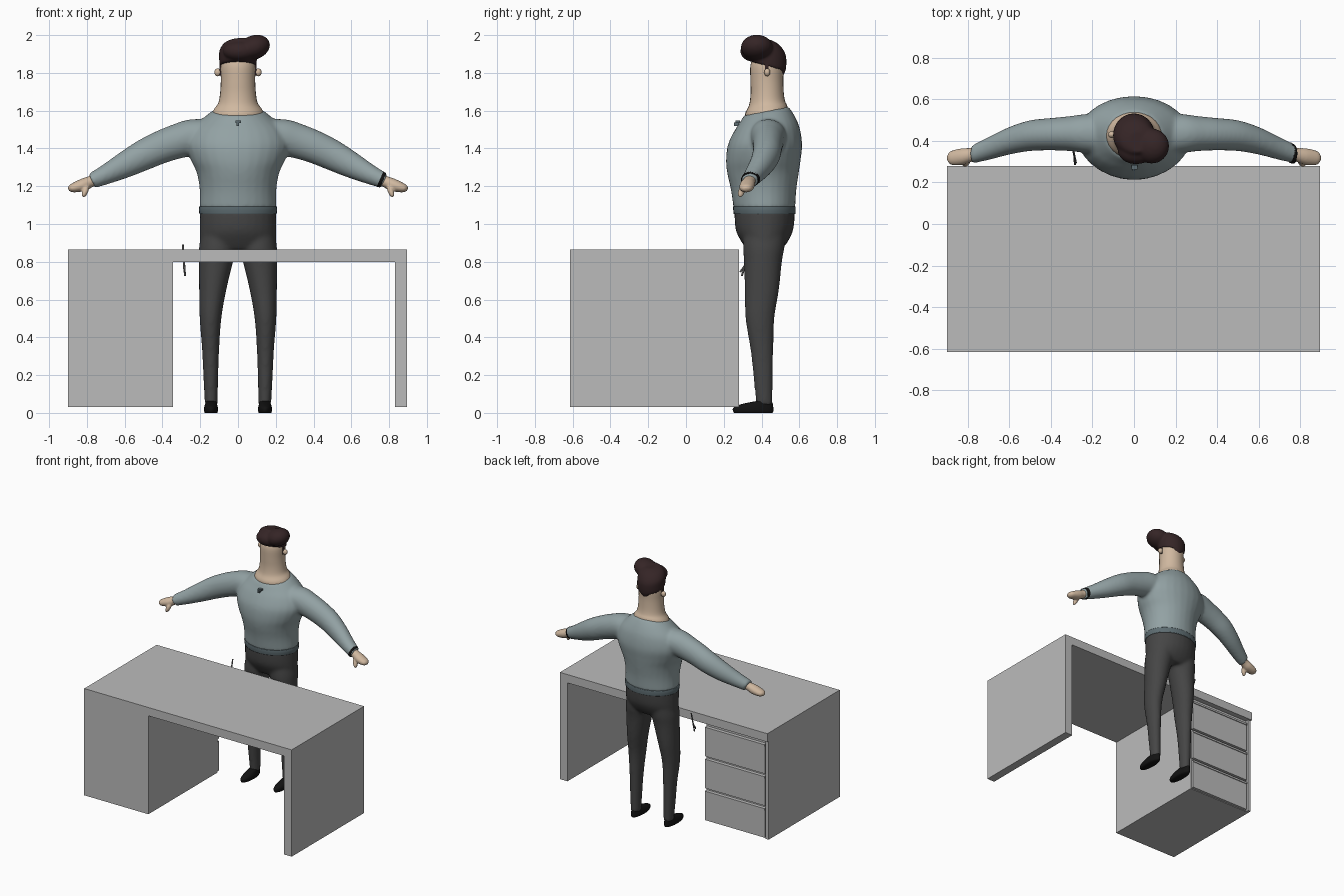
import bpy, bmesh, math
from mathutils import Vector, Matrix


def material(name, rgb):
    m = bpy.data.materials.new(name)
    m.diffuse_color = (*rgb, 1)
    return m


GREY = material("desk grey", (0.50, 0.50, 0.50))
SKIN = material("skin", (0.63, 0.48, 0.35))
KNIT = material("sweater blue grey", (0.29, 0.36, 0.37))
HEM = material("hem slate", (0.11, 0.15, 0.165))
CLOTH = material("trouser charcoal", (0.06, 0.06, 0.06))
HAIR = material("hair dark brown", (0.035, 0.018, 0.019))
BLACK = material("shoe black", (0.006, 0.006, 0.006))
METAL = material("rod grey", (0.2, 0.2, 0.2))


def finish(name, bm, mat, voxel=0, smooth=6, flat=False):
    bmesh.ops.recalc_face_normals(bm, faces=bm.faces)
    for f in bm.faces:
        f.smooth = not flat
    me = bpy.data.meshes.new(name)
    bm.to_mesh(me)
    bm.free()
    me.materials.append(mat)
    ob = bpy.data.objects.new(name, me)
    bpy.context.collection.objects.link(ob)
    if voxel:  # fuse overlapping volumes into one soft surface
        r = ob.modifiers.new("fuse", 'REMESH')
        r.mode, r.voxel_size, r.use_smooth_shade = 'VOXEL', voxel, True
        s = ob.modifiers.new("soften", 'SMOOTH')
        s.factor, s.iterations = 0.5, smooth
    return ob


def loft(bm, rings, n=28, steps=4):
    """Skin through elliptical rings (centre, u, v) with a Catmull-Rom spline."""
    P = [rings[0]] + rings + [rings[-1]]
    path = []
    for i in range(1, len(P) - 2):
        a, b, c, d = P[i - 1:i + 3]
        for k in range(steps):
            t = k / steps
            path.append([0.5 * (2 * q + (r - p) * t + (2 * p - 5 * q + 4 * r - s) * t * t
                                + (3 * q - p - 3 * r + s) * t ** 3)
                         for p, q, r, s in zip(a, b, c, d)])
    path.append(rings[-1])
    loops = []
    for c, u, v in path:
        loops.append([bm.verts.new(c + u * math.cos(2 * math.pi * j / n)
                                   + v * math.sin(2 * math.pi * j / n)) for j in range(n)])
    for A, B in zip(loops, loops[1:]):
        for j in range(n):
            bm.faces.new((A[j], A[(j + 1) % n], B[(j + 1) % n], B[j]))
    bm.faces.new(loops[0])
    bm.faces.new(loops[-1])


def level(z, x, rx, y0, y1, tilt=0):
    """Horizontal ring from its half width and front/back limits."""
    ry = (y1 - y0) / 2
    return (Vector((x, (y0 + y1) / 2, z)), Vector((rx, 0, 0)), Vector((0, ry, ry * tilt)))


def limb(s, x, y, z, ry, rz):
    """Ring across the arm, which slopes down and outwards."""
    return (Vector((s * x, y, z)), Vector((0, ry, 0)), Vector((s * 0.4 * rz, 0, 0.91 * rz)))


def ball(bm, c, r, rot=(0, 0, 0)):
    m = Matrix.Translation(c)
    for ang, ax in zip(rot, 'XYZ'):
        m = m @ Matrix.Rotation(ang, 4, ax)
    bmesh.ops.create_uvsphere(bm, u_segments=20, v_segments=12, radius=1,
                              matrix=m @ Matrix.Diagonal((*r, 1)))


def box(name, mat, x0, x1, y0, y1, z0, z1):
    bm = bmesh.new()
    bmesh.ops.create_cube(bm, size=1, matrix=Matrix.Translation(
        ((x0 + x1) / 2, (y0 + y1) / 2, (z0 + z1) / 2)) @ Matrix.Diagonal((x1 - x0, y1 - y0, z1 - z0, 1)))
    return finish(name, bm, mat, flat=True)


def rod(name, mat, a, b, r):
    a, b = Vector(a), Vector(b)
    bm = bmesh.new()
    m = Matrix.Translation((a + b) / 2) @ (b - a).to_track_quat('Z', 'Y').to_matrix().to_4x4()
    bmesh.ops.create_cone(bm, cap_ends=True, segments=8, radius1=r, radius2=r,
                          depth=(b - a).length, matrix=m)
    return finish(name, bm, mat, flat=True)


# Desk: top, leg panel, and pedestal with three drawers facing the back
box("desk_top", GREY, -0.9, 0.895, -0.615, 0.28, 0.80, 0.865)
box("desk_leg_panel", GREY, 0.83, 0.895, -0.615, 0.28, 0.03, 0.80)
box("pedestal", GREY, -0.875, -0.345, -0.615, 0.24, 0.03, 0.80)
box("pedestal_outer_panel", GREY, -0.9, -0.875, -0.615, 0.265, 0.03, 0.80)
for i in range(3):
    z = 0.035 + i * 0.25
    box("drawer_front", GREY, -0.865, -0.35, 0.24, 0.262, z, z + 0.225)
    box("drawer_lip", GREY, -0.865, -0.35, 0.24, 0.268, z + 0.215, z + 0.23)

# Sweater: torso and sleeves fused
bm = bmesh.new()
loft(bm, [level(*r) for r in (
    (1.08, 0, 0.205, 0.252, 0.578), (1.18, 0, 0.203, 0.238, 0.584), (1.27, 0, 0.218, 0.218, 0.597),
    (1.34, 0, 0.25, 0.212, 0.607), (1.42, 0, 0.272, 0.222, 0.615), (1.50, 0, 0.245, 0.255, 0.602, 0.05),
    (1.555, 0, 0.19, 0.285, 0.575, 0.12), (1.598, 0, 0.135, 0.307, 0.543, 0.2))])
for s in (1, -1):
    loft(bm, [limb(s, *r) for r in (
        (0.10, 0.43, 1.47, 0.10, 0.095), (0.22, 0.435, 1.462, 0.095, 0.10), (0.31, 0.435, 1.44, 0.084, 0.094),
        (0.40, 0.432, 1.41, 0.078, 0.088), (0.50, 0.425, 1.365, 0.074, 0.082), (0.60, 0.40, 1.313, 0.066, 0.070),
        (0.70, 0.363, 1.262, 0.055, 0.053), (0.775, 0.336, 1.228, 0.045, 0.042))])
finish("sweater", bm, KNIT, 0.011)

# Sweater hem
bm = bmesh.new()
loft(bm, [level(1.052, 0, 0.204, 0.253, 0.58), level(1.075, 0, 0.207, 0.25, 0.581),
          level(1.093, 0, 0.205, 0.25, 0.58)], 40)
finish("sweater_hem", bm, HEM)

# Trousers: hips and two legs fused
bm = bmesh.new()
loft(bm, [level(*r) for r in (
    (1.07, 0, 0.201, 0.256, 0.577), (0.97, 0, 0.203, 0.263, 0.568),
    (0.90, 0, 0.20, 0.297, 0.535), (0.86, 0, 0.175, 0.325, 0.50))])
for s in (1, -1):
    loft(bm, [level(z, s * (a + b) / 2, (b - a) / 2, y0, y1) for z, a, b, y0, y1 in (
        (0.98, 0.0, 0.19, 0.31, 0.53), (0.88, 0.006, 0.206, 0.302, 0.522), (0.80, 0.026, 0.207, 0.307, 0.508),
        (0.65, 0.062, 0.206, 0.311, 0.492), (0.50, 0.088, 0.203, 0.315, 0.468), (0.33, 0.10, 0.19, 0.342, 0.462),
        (0.18, 0.105, 0.183, 0.358, 0.46), (0.04, 0.108, 0.175, 0.372, 0.458))])
finish("trousers", bm, CLOTH, 0.011)

# Shoes
for s in (1, -1):
    bm = bmesh.new()
    x = s * 0.143
    loft(bm, [level(0.0, x, 0.033, 0.255, 0.458), level(0.012, x, 0.037, 0.248, 0.463),
              level(0.03, x, 0.036, 0.253, 0.462), level(0.048, x, 0.031, 0.30, 0.46),
              level(0.065, x, 0.026, 0.385, 0.45)], 24)
    finish("shoe", bm, BLACK)

# Neck and head
bm = bmesh.new()
loft(bm, [level(*r) for r in (
    (1.55, 0, 0.15, 0.325, 0.545, 0.2), (1.602, 0, 0.13, 0.313, 0.537, 0.18), (1.64, 0, 0.105, 0.334, 0.525, 0.1),
    (1.69, 0, 0.095, 0.342, 0.518), (1.76, 0, 0.091, 0.341, 0.515), (1.84, 0, 0.092, 0.341, 0.517),
    (1.89, 0, 0.075, 0.36, 0.50))])
finish("neck_and_head", bm, SKIN)

# Ears and sideburns
for s in (1, -1):
    bm = bmesh.new()
    ball(bm, (s * 0.107, 0.43, 1.803), (0.018, 0.016, 0.021))
    finish("ear", bm, SKIN)
    box("sideburn", HAIR, s * 0.094 - 0.004, s * 0.094 + 0.004, 0.418, 0.436, 1.785, 1.85)

# Hair: cap that dips to the nape, plus a swept quiff
bm = bmesh.new()
loft(bm, [level(*r) for r in (
    (1.836, 0, 0.097, 0.33, 0.527, -0.28), (1.87, 0, 0.1, 0.322, 0.532, -0.2),
    (1.92, 0, 0.098, 0.325, 0.527, -0.2), (1.96, 0.01, 0.08, 0.335, 0.495, -0.15),
    (1.98, 0.02, 0.045, 0.345, 0.45, -0.1))])
ball(bm, (0.085, 0.375, 1.935), (0.087, 0.085, 0.064), (0, -0.35, 0))
ball(bm, (0.01, 0.355, 1.915), (0.09, 0.068, 0.055))
ball(bm, (0, 0.5, 1.815), (0.04, 0.024, 0.04))
finish("hair", bm, HAIR, 0.008, 5)

# Hands: palm, mitten fingers and thumb
for s in (1, -1):
    bm = bmesh.new()
    loft(bm, [limb(s, *r) for r in (
        (0.745, 0.343, 1.238, 0.034, 0.03), (0.785, 0.332, 1.222, 0.034, 0.031),
        (0.82, 0.325, 1.207, 0.04, 0.034), (0.86, 0.32, 1.194, 0.038, 0.028),
        (0.885, 0.318, 1.187, 0.03, 0.021), (0.898, 0.317, 1.183, 0.012, 0.009))], 20)
    ball(bm, (s * 0.808, 0.295, 1.175), (0.016, 0.018, 0.038), (-0.35, -s * 0.35, 0))
    finish("hand", bm, SKIN, 0.006, 3)

# Wrist band on one arm
bm = bmesh.new()
loft(bm, [limb(1, 0.752, 0.343, 1.238, 0.05, 0.044), limb(1, 0.768, 0.337, 1.231, 0.047, 0.042)], 24, 1)
finish("wrist_band", bm, BLACK, flat=True)

# Small clip on the chest and loose rods by the desk edge
box("chest_clip", HEM, -0.013, 0.016, 0.262, 0.285, 1.535, 1.547)
box("chest_clip_tab", HEM, -0.008, 0.004, 0.255, 0.28, 1.52, 1.537)
rod("long_rod", METAL, (-0.292, 0.352, 0.89), (-0.28, 0.295, 0.725), 0.005)
rod("short_rod", METAL, (-0.287, 0.325, 0.80), (-0.284, 0.287, 0.745), 0.005)
